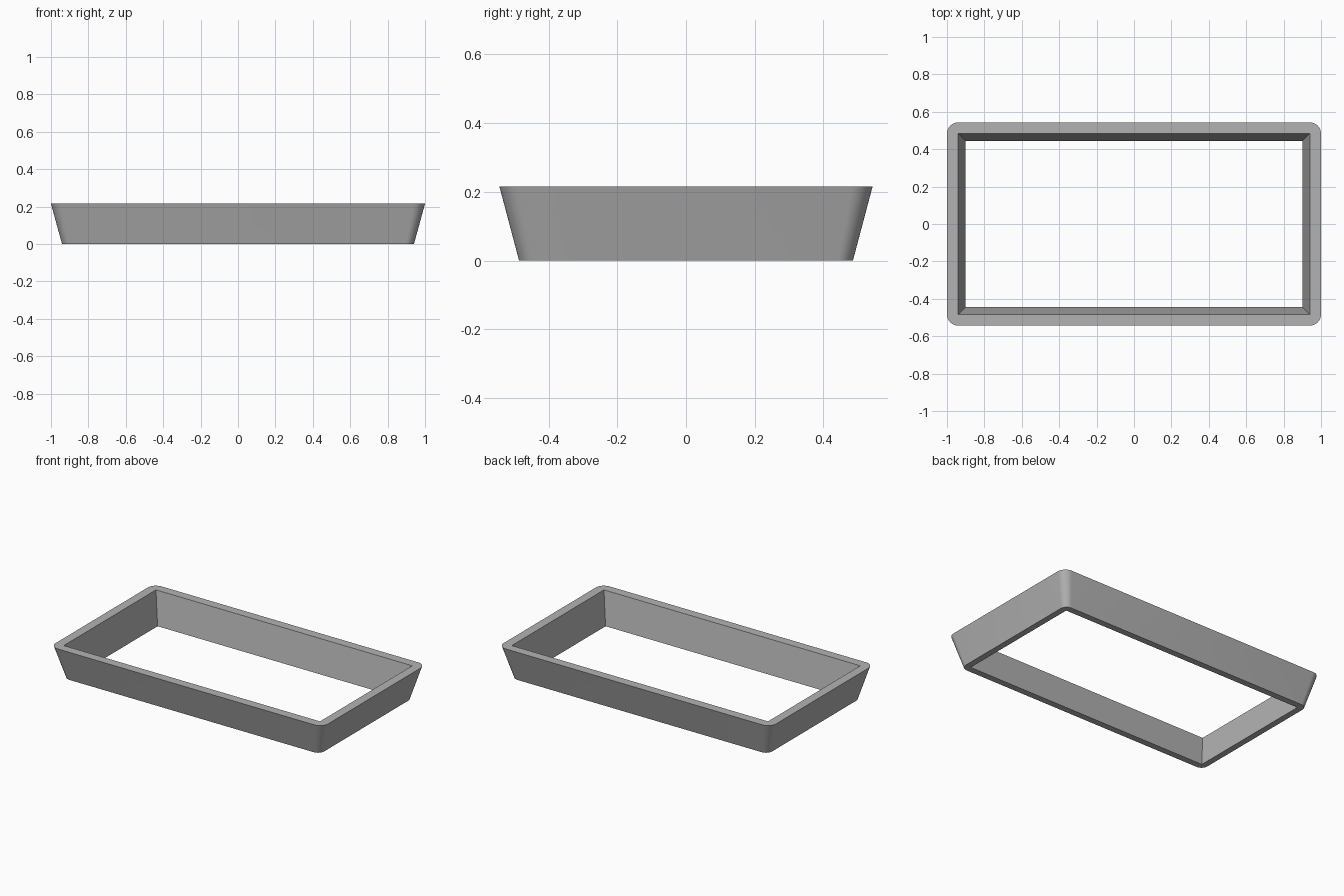
import bpy, bmesh
from math import sin, cos, pi, radians

cube = bpy.data.objects.get("Cube")
if cube:
    bpy.data.objects.remove(cube, do_unlink=True)

HEIGHT = 0.215
SEGMENTS = 10  # steps in each rounded corner
SIGNS = [(1, 1), (-1, 1), (-1, -1), (1, -1)]

grey = bpy.data.materials.new("mid_grey")
grey.use_nodes = True
colour = (0.45, 0.45, 0.45, 1)
grey.diffuse_color = colour
grey.node_tree.nodes["Principled BSDF"].inputs["Base Color"].default_value = colour

bm = bmesh.new()


def rounded_corners(hx, hy, radius, z):
    """Four lists of vertices, one arc per corner, counter-clockwise."""
    corners = []
    for i, (sx, sy) in enumerate(SIGNS):
        cx, cy = sx * (hx - radius), sy * (hy - radius)
        angles = [(i + k / SEGMENTS) * pi / 2 for k in range(SEGMENTS + 1)]
        corners.append([bm.verts.new((cx + radius * cos(a), cy + radius * sin(a), z))
                        for a in angles])
    return corners


def sharp_corners(hx, hy, z):
    return [bm.verts.new((sx * hx, sy * hy, z)) for sx, sy in SIGNS]


outer_low = rounded_corners(0.941, 0.486, 0.045, 0)
outer_high = rounded_corners(1.0, 0.543, 0.06, HEIGHT)
inner_low = sharp_corners(0.90, 0.443, 0)
inner_high = sharp_corners(0.94, 0.483, HEIGHT)

# Flared outer wall with rounded corners
low, high = sum(outer_low, []), sum(outer_high, [])
for i in range(len(low)):
    j = (i + 1) % len(low)
    bm.faces.new((low[i], low[j], high[j], high[i]))

# Inner wall with sharp corners
for i in range(4):
    j = (i + 1) % 4
    bm.faces.new((inner_low[j], inner_low[i], inner_high[i], inner_high[j]))

# Flat rims joining the walls at top and bottom
for outer, inner in ((outer_low, inner_low), (outer_high, inner_high)):
    for i in range(4):
        j = (i + 1) % 4
        for a, b in zip(outer[i], outer[i][1:]):
            bm.faces.new((inner[i], a, b))
        bm.faces.new((inner[i], outer[i][-1], outer[j][0], inner[j]))

bmesh.ops.recalc_face_normals(bm, faces=bm.faces)
mesh = bpy.data.meshes.new("tapered_frame")
bm.to_mesh(mesh)
bm.free()
mesh.materials.append(grey)
frame = bpy.data.objects.new("tapered_frame", mesh)
bpy.context.collection.objects.link(frame)

# Smooth rounded corners, crisp rims
bpy.ops.object.select_all(action="DESELECT")
frame.select_set(True)
bpy.context.view_layer.objects.active = frame
bpy.ops.object.shade_smooth_by_angle(angle=radians(30))
